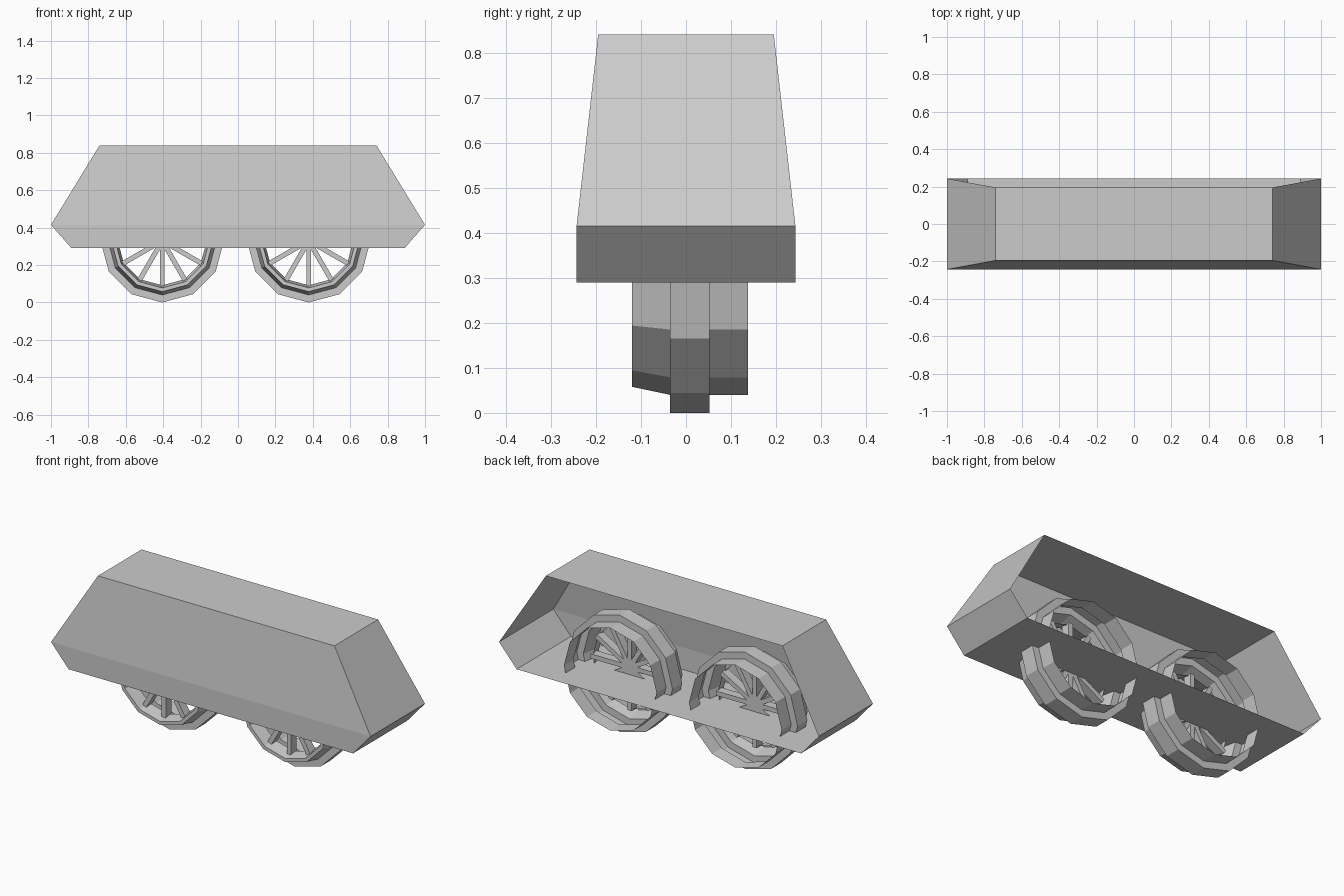
import bpy, bmesh
from math import sin, cos, pi
from mathutils import Matrix

if "Cube" in bpy.data.objects:
    bpy.data.objects.remove(bpy.data.objects["Cube"])


def finish(bm, name):
    me = bpy.data.meshes.new(name)
    bm.to_mesh(me)
    bm.free()
    ob = bpy.data.objects.new(name, me)
    bpy.context.collection.objects.link(ob)
    return ob


# Wagon body: three stacked rectangles (half length, half width, z), back side left open
bm = bmesh.new()
levels = [(0.89, 0.243, 0.29), (1.0, 0.243, 0.415), (0.74, 0.195, 0.84)]
rings = [[bm.verts.new((sx * hx, sy * hy, z))
          for sx, sy in ((-1, -1), (1, -1), (1, 1), (-1, 1))]
         for hx, hy, z in levels]
for a, b in zip(rings, rings[1:]):
    for i in (0, 1, 3):  # front, right end, left end
        j = (i + 1) % 4
        bm.faces.new((a[i], a[j], b[j], b[i]))
bm.faces.new(rings[0][::-1])
bm.faces.new(rings[-1])
finish(bm, "wagon_body")

# Wheel rim: stepped thin shell, as (y, radius), from open back to front lip
SIDES = 12
HUB_Z = 0.33
RIM = [(0.138, 0.29), (0.052, 0.29), (0.052, 0.33), (-0.035, 0.33),
       (-0.035, 0.29), (-0.12, 0.272), (-0.12, 0.252), (-0.045, 0.238)]


def make_rim(name, x):
    bm = bmesh.new()
    loops = []
    for y, r in RIM:
        loops.append([bm.verts.new((x + r * cos(2 * pi * k / SIDES), y,
                                    HUB_Z + r * sin(2 * pi * k / SIDES)))
                      for k in range(SIDES)])
    for a, b in zip(loops, loops[1:]):
        for k in range(SIDES):
            n = (k + 1) % SIDES
            bm.faces.new((a[k], a[n], b[n], b[k]))
    finish(bm, name)


# Spokes: six full-width bars crossing at the hub
def make_spokes(name, x):
    bm = bmesh.new()
    for k in range(SIDES // 2):
        m = (Matrix.Translation((x, -0.06, HUB_Z))
             @ Matrix.Rotation(2 * pi * k / SIDES, 4, 'Y')
             @ Matrix.Diagonal((0.486, 0.05, 0.026, 1)))
        bmesh.ops.create_cube(bm, size=1, matrix=m)
    finish(bm, name)


for side, x in (("left", -0.405), ("right", 0.378)):
    make_rim(side + "_wheel_rim", x)
    make_spokes(side + "_wheel_spokes", x)
